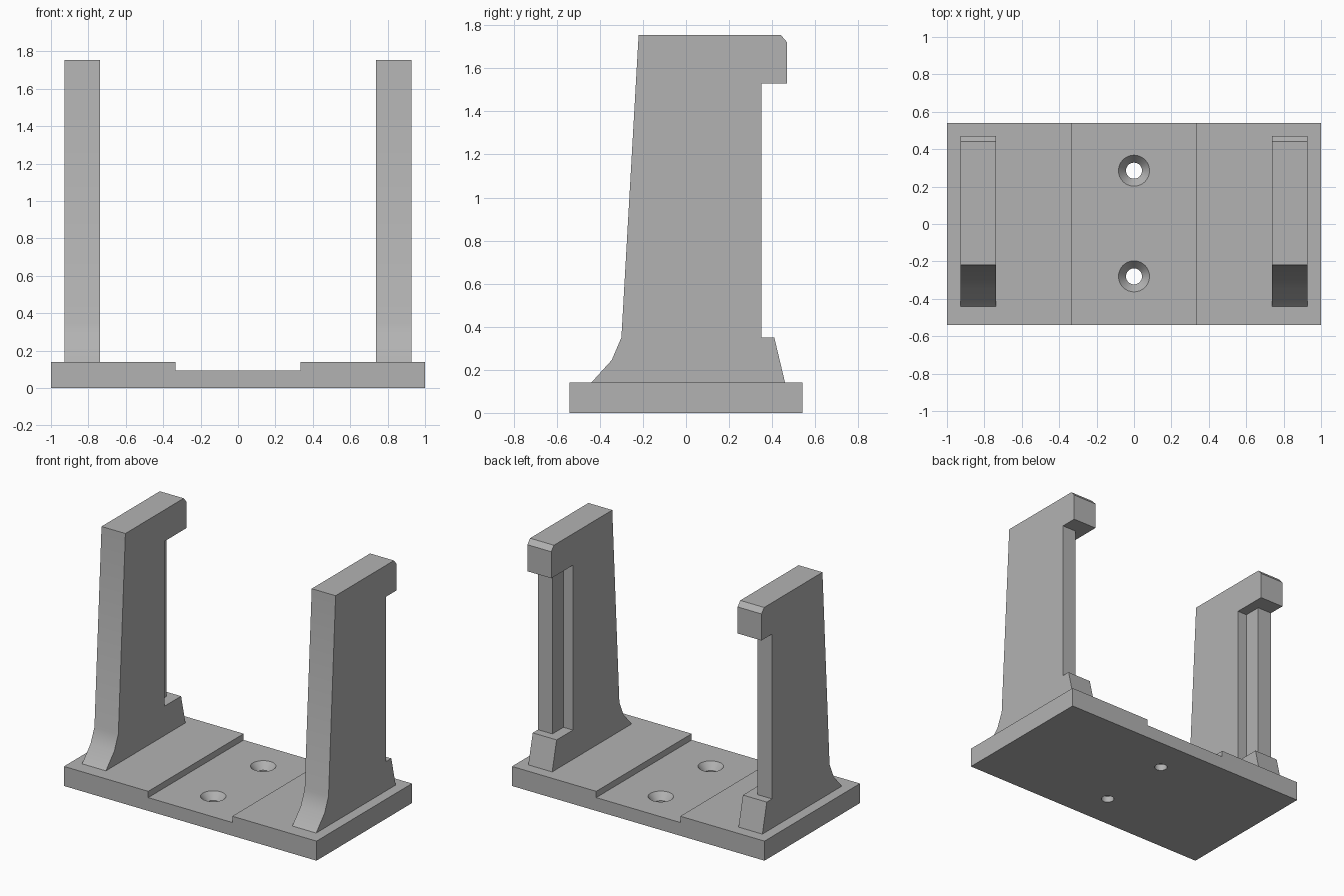
import bpy
import bmesh
import math

if "Cube" in bpy.data.objects:
    bpy.data.objects.remove(bpy.data.objects["Cube"])

grey = bpy.data.materials.new("plain_grey")
grey.diffuse_color = (0.45, 0.45, 0.45, 1.0)
grey.use_nodes = True
grey.node_tree.nodes["Principled BSDF"].inputs["Base Color"].default_value = grey.diffuse_color


def extrude(name, points, offset):
    """Extrude a closed outline of 3D points along an offset vector."""
    bm = bmesh.new()
    face = bm.faces.new([bm.verts.new(p) for p in points])
    new = bmesh.ops.extrude_face_region(bm, geom=[face])["geom"]
    bmesh.ops.translate(bm, vec=offset, verts=[v for v in new if isinstance(v, bmesh.types.BMVert)])
    bmesh.ops.recalc_face_normals(bm, faces=bm.faces)
    mesh = bpy.data.meshes.new(name)
    bm.to_mesh(mesh)
    bm.free()
    mesh.materials.append(grey)
    obj = bpy.data.objects.new(name, mesh)
    bpy.context.collection.objects.link(obj)
    return obj


def cut(target, cutter):
    """Subtract the cutter from the target and remove the cutter."""
    mod = target.modifiers.new("cut", 'BOOLEAN')
    mod.operation = 'DIFFERENCE'
    mod.solver = 'EXACT'
    mod.object = cutter
    bpy.context.view_layer.objects.active = target
    bpy.ops.object.modifier_apply(modifier=mod.name)
    bpy.data.objects.remove(cutter)


def smooth(obj):
    bpy.ops.object.select_all(action='DESELECT')
    obj.select_set(True)
    bpy.context.view_layer.objects.active = obj
    bpy.ops.object.shade_smooth_by_angle(angle=math.radians(30))


def hole_cutter(y):
    """Straight bore with a conical countersink, spun around its axis."""
    rings = [(0.043, -0.1), (0.043, 0.045), (0.083, 0.095), (0.083, 0.3)]
    bm = bmesh.new()
    n = 32
    loops = [[bm.verts.new((r * math.cos(2 * math.pi * i / n),
                            y + r * math.sin(2 * math.pi * i / n), z))
              for i in range(n)] for r, z in rings]
    for a, b in zip(loops, loops[1:]):
        for i in range(n):
            j = (i + 1) % n
            bm.faces.new((a[i], a[j], b[j], b[i]))
    bm.faces.new(loops[0][::-1])
    bm.faces.new(loops[-1])
    mesh = bpy.data.meshes.new("hole_cutter")
    bm.to_mesh(mesh)
    bm.free()
    mesh.materials.append(grey)
    obj = bpy.data.objects.new("hole_cutter", mesh)
    obj.hide_render = True
    bpy.context.collection.objects.link(obj)
    return obj


# Base plate with a shallow central channel and two countersunk holes
half = [(0.333, 0.095), (0.333, 0.14), (1.0, 0.14), (1.0, 0.0)]
outline = half + [(-x, z) for x, z in reversed(half)]
base = extrude("base_plate", [(x, -0.54, z) for x, z in outline], (0, 1.08, 0))
for y in (0.285, -0.28):
    cut(base, hole_cutter(y))
smooth(base)

# Hooked uprights: flared foot in front, lug and overhanging hook behind
profile = [(-0.44, 0.14), (-0.345, 0.245), (-0.30, 0.35), (-0.22, 1.755),
           (0.44, 1.755), (0.47, 1.72), (0.47, 1.53), (0.35, 1.53),
           (0.35, 0.35), (0.41, 0.35), (0.46, 0.14)]
IN, OUT, STEP = 0.738, 0.927, 0.813
for side, name in ((-1, "left_upright"), (1, "right_upright")):
    post = extrude(name, [(side * IN, y, z) for y, z in profile], (side * (OUT - IN), 0, 0))
    # Rebate along the inner back corner, between lug and hook
    rebate = [(0.225, 0.35), (0.40, 0.35), (0.40, 1.53), (0.225, 1.53)]
    cutter = extrude("rebate_cutter", [(side * (IN - 0.1), y, z) for y, z in rebate],
                     (side * (STEP - IN + 0.1), 0, 0))
    cutter.hide_render = True
    cut(post, cutter)
    smooth(post)
